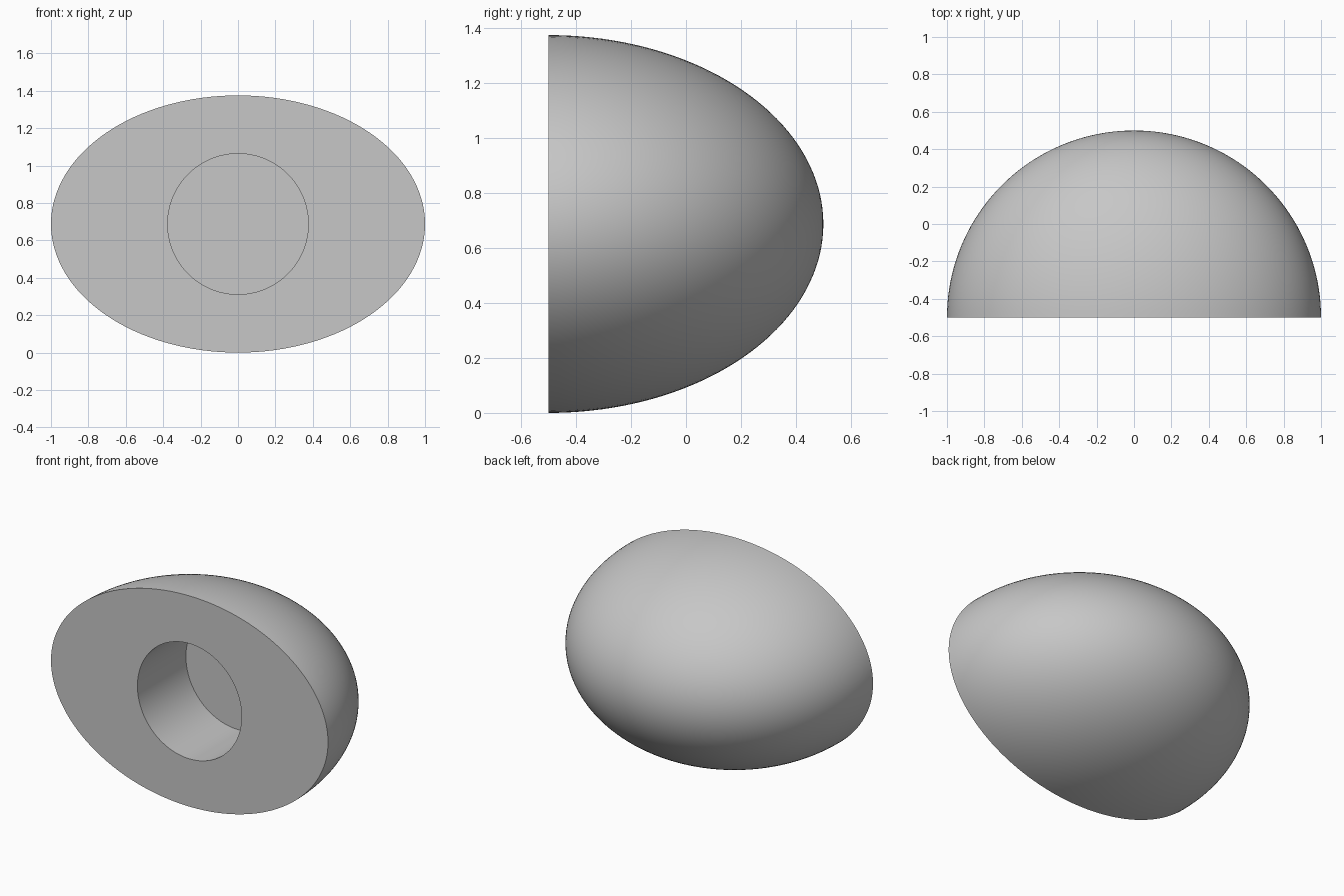
import bpy, bmesh, math

cube = bpy.data.objects.get("Cube")
if cube:
    bpy.data.objects.remove(cube)

SEGMENTS, STEPS = 128, 40
HALF_HEIGHT = 0.6875
FRONT, HOLE_RADIUS, HOLE_DEPTH = -0.5, 0.376, 0.5

# Plain grey material
grey = bpy.data.materials.new("plain_grey")
grey.use_nodes = True
colour = (0.57, 0.57, 0.57, 1)
grey.diffuse_color = colour
grey.node_tree.nodes["Principled BSDF"].inputs["Base Color"].default_value = colour

bm = bmesh.new()


def ring(rx, rz, y):
    """Elliptical ring of vertices around the front-to-back axis."""
    angles = [math.tau * i / SEGMENTS for i in range(SEGMENTS)]
    return [bm.verts.new((rx * math.cos(a), y, HALF_HEIGHT + rz * math.sin(a)))
            for a in angles]


def bridge(a, b):
    for i in range(SEGMENTS):
        j = (i + 1) % SEGMENTS
        bm.faces.new((a[i], a[j], b[j], b[i]))


# Domed back, from the flat front rim towards the pole
rings = []
for k in range(STEPS):
    t = math.pi / 2 * k / STEPS
    r = math.cos(t)
    rings.append(ring(r, r * HALF_HEIGHT, FRONT + math.sin(t)))
for a, b in zip(rings, rings[1:]):
    bridge(a, b)
pole = bm.verts.new((0, FRONT + 1, HALF_HEIGHT))
last = rings[-1]
for i in range(SEGMENTS):
    bm.faces.new((last[i], last[(i + 1) % SEGMENTS], pole))

# Flat front, round blind hole and its floor
mouth = ring(HOLE_RADIUS, HOLE_RADIUS, FRONT)
floor = ring(HOLE_RADIUS, HOLE_RADIUS, FRONT + HOLE_DEPTH)
bridge(mouth, rings[0])
bridge(floor, mouth)
bm.faces.new(floor)

bmesh.ops.recalc_face_normals(bm, faces=bm.faces)
mesh = bpy.data.meshes.new("half_dome_with_hole")
bm.to_mesh(mesh)
bm.free()
mesh.materials.append(grey)
dome = bpy.data.objects.new("half_dome_with_hole", mesh)
bpy.context.collection.objects.link(dome)

# Smooth dome and bore, sharp rims
bpy.ops.object.select_all(action="DESELECT")
dome.select_set(True)
bpy.context.view_layer.objects.active = dome
bpy.ops.object.shade_smooth_by_angle(angle=math.radians(30))
